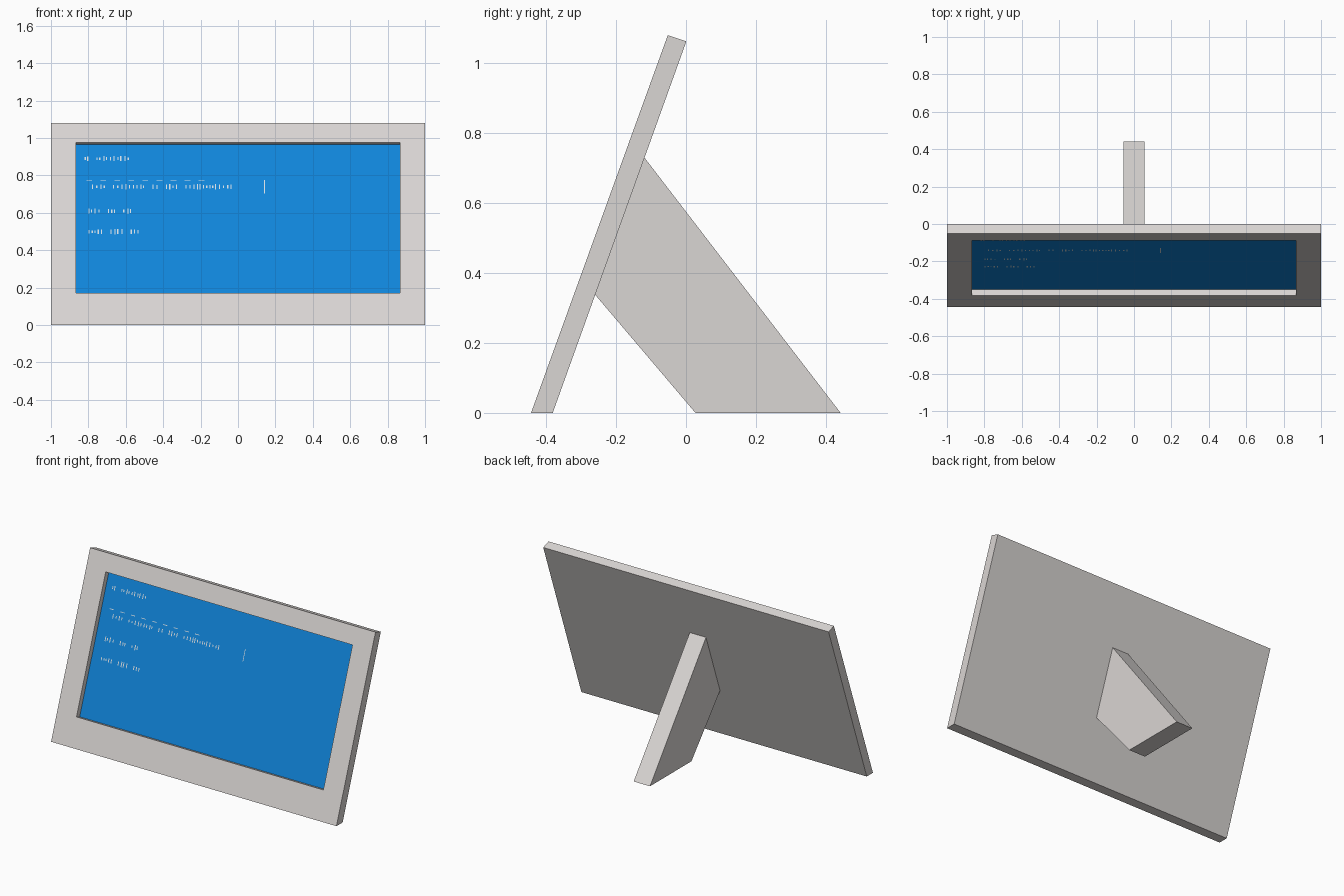
import bpy
import random
from mathutils import Vector

if "Cube" in bpy.data.objects:
    bpy.data.objects.remove(bpy.data.objects["Cube"])

random.seed(4)


def material(name, rgb):
    m = bpy.data.materials.new(name)
    m.diffuse_color = (*rgb, 1)
    m.use_nodes = True
    m.node_tree.nodes["Principled BSDF"].inputs["Base Color"].default_value = m.diffuse_color
    return m


grey = material("warm_grey", (0.70, 0.67, 0.655))
blue = material("screen_blue", (0.005, 0.235, 0.71))
pale = material("pale_marks", (0.75, 0.82, 0.88))


def build(name, verts, faces, mats, indices=None):
    me = bpy.data.meshes.new(name)
    me.from_pydata([tuple(v) for v in verts], [], faces)
    for m in mats:
        me.materials.append(m)
    if indices:
        for p, i in zip(me.polygons, indices):
            p.material_index = i
    ob = bpy.data.objects.new(name, me)
    bpy.context.collection.objects.link(ob)
    return ob


# The tilted front plane: a point at x and height z, pushed inwards by depth
bottom, top = Vector((0, -0.443, 0)), Vector((0, -0.052, 1.08))
slope = (top - bottom).normalized()
inward = Vector((0, slope.z, -slope.y))


def on_front(x, z, depth=0.0):
    return bottom + slope * (z / slope.z) + inward * depth + Vector((x, 0, 0))


def rect(x0, x1, z0, z1, depth=0.0):
    return [on_front(x, z, depth) for x, z in ((x0, z0), (x1, z0), (x1, z1), (x0, z1))]


# Panel: bezel ring, recess walls, blue recessed screen, outer sides, back
RECESS = 0.034
outer = rect(-1, 1, 0, 1.08)
opening = rect(-0.865, 0.865, 0.17, 0.977)
floor = rect(-0.865, 0.865, 0.17, 0.977, RECESS)
back = [Vector(p) for p in ((-1, -0.381, 0), (1, -0.381, 0), (1, 0.001, 1.062), (-1, 0.001, 1.062))]
faces = []
for a, b in ((0, 4), (4, 8), (12, 0)):
    for i in range(4):
        j = (i + 1) % 4
        faces.append((a + i, a + j, b + j, b + i))
faces += [(8, 9, 10, 11), (15, 14, 13, 12)]
build("display_panel", outer + opening + floor + back, faces, [grey, blue],
      [0] * 12 + [1, 0])

# Rear support leg: extruded side profile
profile = [(-0.119, 0.73), (-0.26, 0.338), (0.027, 0), (0.442, 0)]
verts = [(x, y, z) for x in (-0.057, 0.057) for y, z in profile]
faces = [(0, 1, 2, 3), (7, 6, 5, 4)]
faces += [(i, i + 4, (i + 1) % 4 + 4, (i + 1) % 4) for i in range(4)]
build("support_leg", verts, faces, [grey])

# Abstract pale tick marks in rows, lying just above the screen
verts, faces = [], []


def tick(x, z, w, h):
    n = len(verts)
    verts.extend(rect(x, x + w, z - h / 2, z + h / 2, RECESS - 0.002))
    faces.append((n, n + 1, n + 2, n + 3))


for x0, x1, z in ((-0.82, -0.58, 0.90), (-0.78, 0.0, 0.75), (-0.80, -0.57, 0.62), (-0.80, -0.50, 0.51)):
    x = x0
    while x < x1:
        tick(x, z, 0.006, random.uniform(0.012, 0.03))
        x += random.choice((0.014, 0.018, 0.022, 0.05))
# dashed rule above the second row
for i in range(9):
    tick(-0.81 + i * 0.075, 0.785, 0.03, 0.004)
tick(0.14, 0.75, 0.004, 0.07)
build("screen_marks", verts, faces, [pale])
